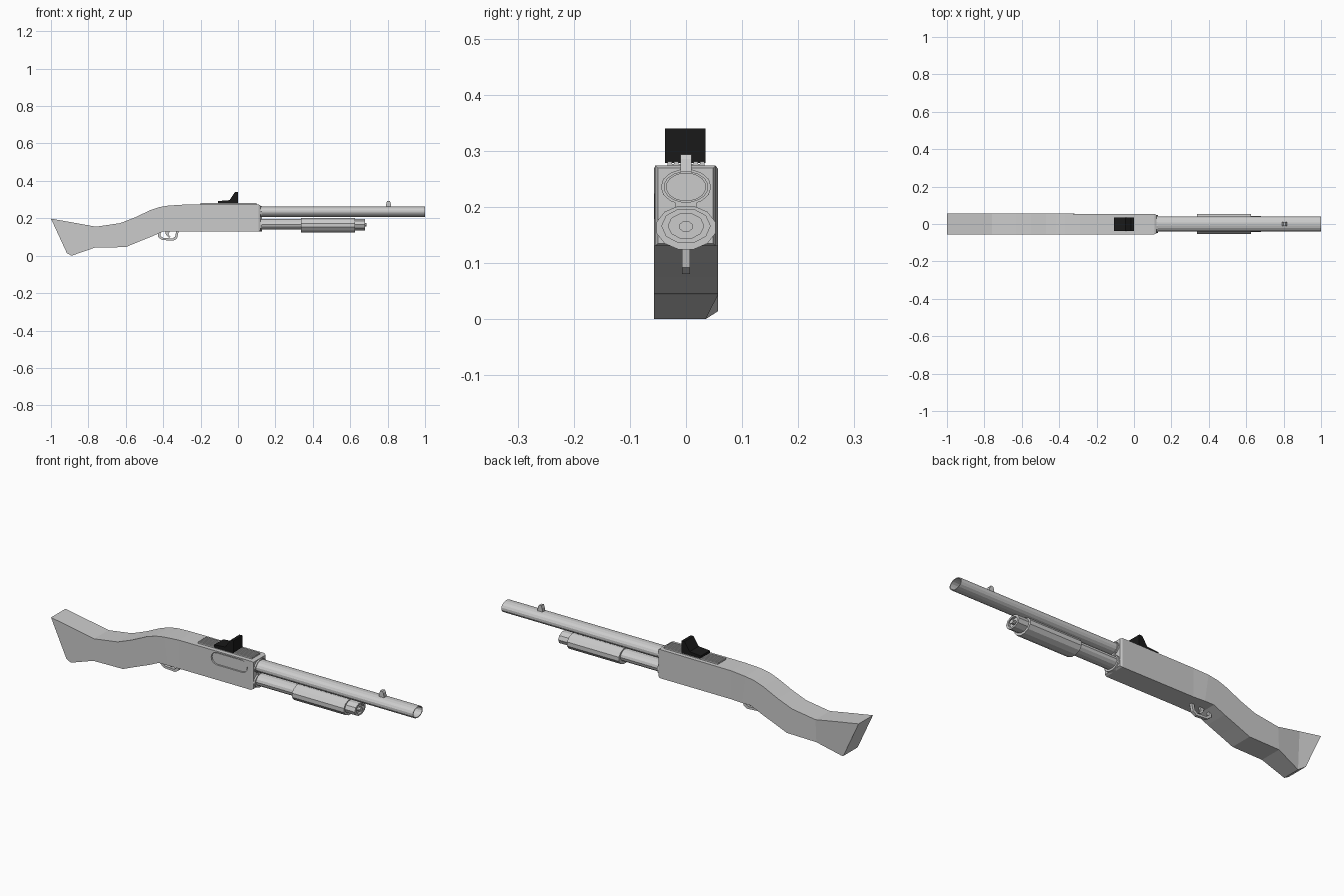
import bpy, bmesh
from math import sin, cos, pi

if "Cube" in bpy.data.objects:
    bpy.data.objects.remove(bpy.data.objects["Cube"])

def finish(name, bm, mat=None):
    bmesh.ops.recalc_face_normals(bm, faces=bm.faces)
    me = bpy.data.meshes.new(name)
    bm.to_mesh(me)
    bm.free()
    ob = bpy.data.objects.new(name, me)
    bpy.context.collection.objects.link(ob)
    if mat:
        me.materials.append(mat)
    return ob

def rod(name, x0, x1, zc, ry, rz, sides=14, bore=None):
    """Elliptical rod along x; bore = (ratio, depth) sinks the +x end."""
    rings = [(x0, 1), (x1, 1)]
    if bore:
        rings += [(x1, bore[0]), (x1 - bore[1], bore[0])]
    bm = bmesh.new()
    loops = [[bm.verts.new((x, k * ry * sin(2 * pi * (i + .5) / sides),
                            zc + k * rz * cos(2 * pi * (i + .5) / sides)))
              for i in range(sides)] for x, k in rings]
    for a, b in zip(loops, loops[1:]):
        for i in range(sides):
            j = (i + 1) % sides
            bm.faces.new((a[i], a[j], b[j], b[i]))
    bm.faces.new(loops[0])
    bm.faces.new(loops[-1])
    return finish(name, bm)

def plate(name, pts, y0, y1, mat=None):
    """xz outline extruded across y."""
    bm = bmesh.new()
    f = bm.faces.new([bm.verts.new((x, y0, z)) for x, z in pts])
    ext = bmesh.ops.extrude_face_region(bm, geom=[f])
    for v in ext["geom"]:
        if isinstance(v, bmesh.types.BMVert):
            v.co.y = y1
    return finish(name, bm, mat)

def box(name, x0, x1, y, z0, z1, mat=None):
    return plate(name, [(x0, z0), (x1, z0), (x1, z1), (x0, z1)], y[0], y[1], mat)

black = bpy.data.materials.new("black")
black.diffuse_color = (0.01, 0.01, 0.01, 1)
black.use_nodes = True
black.node_tree.nodes["Principled BSDF"].inputs["Base Color"].default_value = black.diffuse_color

# Stock and receiver: stations of top x, top z, bottom x, bottom z, +y half width
stations = [(-1, .198, -.915, .014, .057), (-.88, .177, -.89, 0, .057),
            (-.76, .155, -.765, .043, .057), (-.63, .174, -.60, .046, .057),
            (-.55, .205, -.53, .075, .057), (-.47, .243, -.46, .103, .057),
            (-.42, .26, -.40, .13, .057), (-.37, .268, -.35, .13, .057),
            (-.29, .273, -.29, .13, .053), (.11, .274, .11, .13, .053),
            (.12, .269, .12, .135, .048)]
bm = bmesh.new()
loops = []
for xt, zt, xb, zb, w in stations:
    corner = .035 if zb == 0 else w
    loops.append([bm.verts.new(c) for c in
                  ((xt, -w - (.002 if w < .057 else 0), zt), (xt, w, zt),
                   (xb, corner, zb), (xb, -w - (.002 if w < .057 else 0), zb))])
for a, b in zip(loops, loops[1:]):
    for i in range(4):
        j = (i + 1) % 4
        bm.faces.new((a[i], a[j], b[j], b[i]))
bm.faces.new(loops[0])
bm.faces.new(loops[-1])
body = finish("stock_and_receiver", bm)

# Ejection port: rounded slot recessed in the front side
def slot(r, x0=-.08, x1=.06, zc=.236):
    arc = [pi * i / 6 for i in range(7)]
    return ([(x1 + r * sin(a), zc - r * cos(a)) for a in arc] +
            [(x0 - r * sin(a), zc + r * cos(a)) for a in arc])
cutter = plate("port_cutter", slot(.031), -.08, -.047)
cutter.hide_render = True
cutter.hide_set(True)
cut = body.modifiers.new("port", "BOOLEAN")
cut.object = cutter
cut.solver = "EXACT"
plate("port_bolt", slot(.027), -.051, -.045)

# Barrel, magazine tube and sliding fore-end
rod("barrel", .10, 1.0, .2355, .04, .028, 16, (.88, .04))
rod("magazine_tube", .10, .63, .168, .04, .029, 14)
rod("fore_end", .337, .625, .163, .054, .040, 12)
rod("tube_cap", .62, .68, .166, .044, .032, 10, (.72, .012))
rod("tube_cap_stud", .65, .687, .165, .013, .010, 8)

# Collars where the barrels enter the receiver
rod("barrel_collar", .10, .128, .2355, .045, .032, 14)
rod("tube_collar", .10, .128, .165, .048, .036, 14)
box("collar_web", .10, .128, (-.02, .02), .185, .215)

# Ribbed strip on top of the receiver
box("top_rib_base", -.2, .1, (-.033, .033), .268, .276)
for i in range(6):
    y = -.033 + i * .0116
    box(f"top_rib_{i + 1}", -.2, .1, (y, y + .008), .274, .281)

# Black rear sight
plate("rear_sight", [(-.107, .278), (0, .278), (0, .34), (-.016, .34),
                     (-.045, .297), (-.107, .292)], -.037, .035, black)

# Front bead
plate("front_sight", [(.79, .258), (.82, .258), (.816, .285), (.81, .293),
                      (.798, .293), (.793, .28)], -.01, .01)

# Trigger guard: open loop, and trigger
outer = [(-.428, .135), (-.428, .10), (-.405, .084), (-.345, .08), (-.326, .092), (-.316, .135)]
inner = [(-.33, .135), (-.336, .103), (-.35, .092), (-.40, .095), (-.414, .106), (-.414, .135)]
bm = bmesh.new()
strips = [[bm.verts.new((x, y, z)) for x, z in pts]
          for y, pts in ((-.007, outer), (-.007, inner[::-1]),
                         (.007, inner[::-1]), (.007, outer))]
for k in range(4):
    a, b = strips[k], strips[(k + 1) % 4]
    for i in range(5):
        bm.faces.new((a[i], a[i + 1], b[i + 1], b[i]))
finish("trigger_guard", bm)
plate("trigger", [(-.388, .135), (-.362, .135), (-.372, .115), (-.36, .099),
                  (-.37, .098), (-.386, .114)], -.005, .005)
